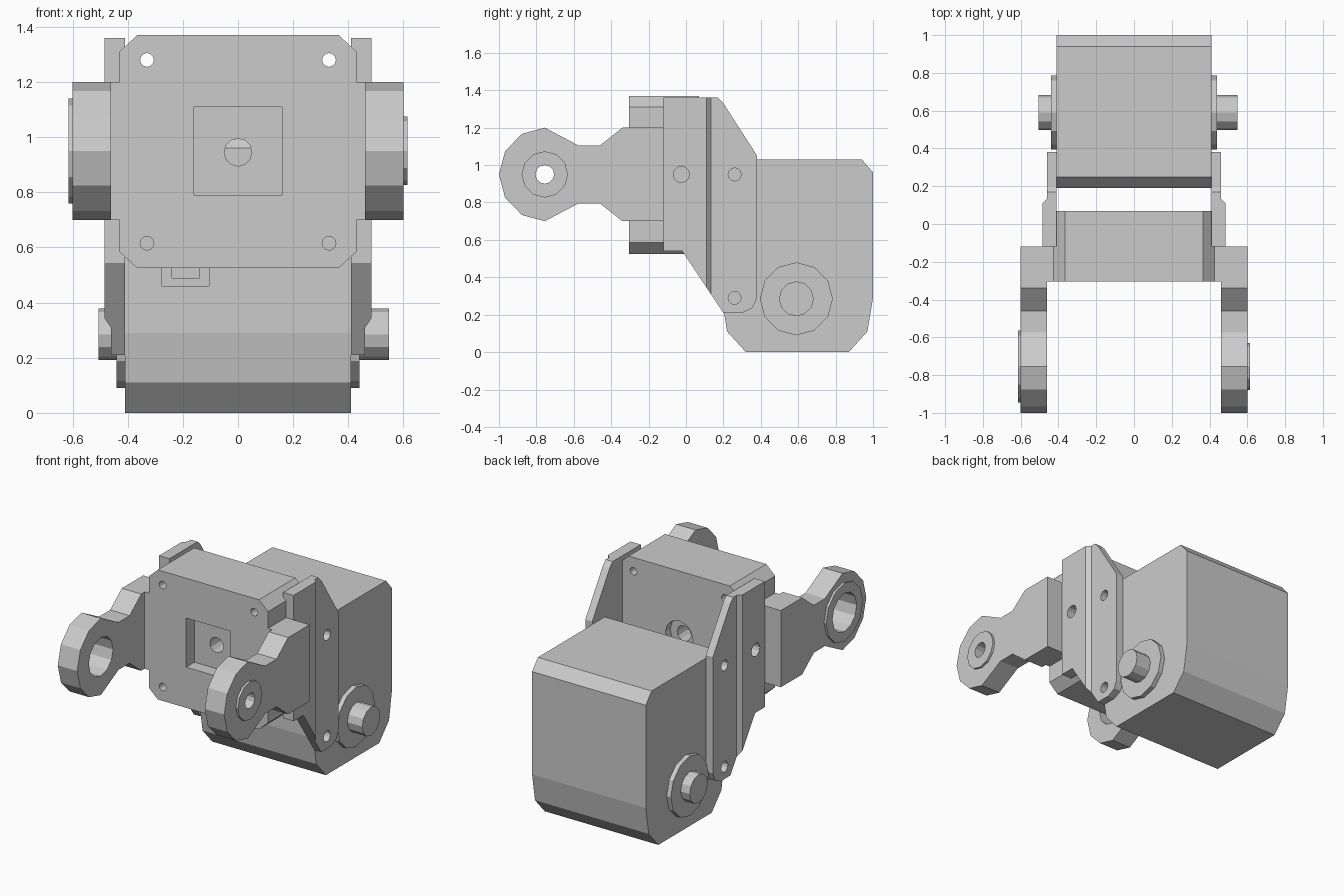
import bpy, bmesh, math

if "Cube" in bpy.data.objects:
    bpy.data.objects.remove(bpy.data.objects["Cube"])


def prism(name, pts, axis, a, b):
    """Extrude a 2D outline along an axis: 'x' uses (y,z), 'y' uses (x,z), 'z' uses (x,y)."""
    place = {'x': lambda p, t: (t, p[0], p[1]),
             'y': lambda p, t: (p[0], t, p[1]),
             'z': lambda p, t: (p[0], p[1], t)}[axis]
    bm = bmesh.new()
    lo = [bm.verts.new(place(p, a)) for p in pts]
    hi = [bm.verts.new(place(p, b)) for p in pts]
    n = len(pts)
    bm.faces.new(lo)
    bm.faces.new(hi[::-1])
    for i in range(n):
        j = (i + 1) % n
        bm.faces.new((lo[i], hi[i], hi[j], lo[j]))
    bmesh.ops.recalc_face_normals(bm, faces=bm.faces[:])
    me = bpy.data.meshes.new(name)
    bm.to_mesh(me)
    bm.free()
    ob = bpy.data.objects.new(name, me)
    bpy.context.collection.objects.link(ob)
    return ob


def circle(u, v, r, n=12):
    return [(u + r * math.cos(math.tau * i / n), v + r * math.sin(math.tau * i / n)) for i in range(n)]


def rect(u0, u1, v0, v1):
    return [(u0, v0), (u1, v0), (u1, v1), (u0, v1)]


def cut(ob, pts, axis, a, b):
    """Subtract an extruded outline from an object."""
    cutter = prism("cutter", pts, axis, a, b)
    cutter.hide_render = True
    mod = ob.modifiers.new("cut", 'BOOLEAN')
    mod.operation, mod.solver, mod.object = 'DIFFERENCE', 'EXACT', cutter
    dg = bpy.context.evaluated_depsgraph_get()
    dg.update()
    me = bpy.data.meshes.new_from_object(ob.evaluated_get(dg))
    ob.modifiers.clear()
    ob.data = me
    bpy.data.objects.remove(cutter)


# Rear motor housing with a shallow socket in its front face
half = [(0.94, 1.03), (1.0, 0.96), (1.0, 0.29), (0.97, 0.11), (0.87, 0.0)]
housing = prism("motor_housing", half + [(1.19 - y, z) for y, z in reversed(half)], 'x', -0.41, 0.41)
cut(housing, rect(-0.275, -0.105, 0.46, 0.63), 'y', 0.1, 0.22)
cut(housing, rect(-0.24, -0.14, 0.49, 0.60), 'y', 0.1, 0.25)

# Front block: chamfered plate shape with recess, centre hole and screw holes
w, c = 0.43, 0.365
block = prism("front_block", [(-c, 1.37), (c, 1.37), (w, 1.31), (w, 0.585), (c, 0.525),
                              (-c, 0.525), (-w, 0.585), (-w, 1.31)], 'y', -0.305, 0.07)
cut(block, rect(-0.16, 0.16, 0.79, 1.11), 'y', -0.5, -0.22)
cut(block, circle(0, 0.945, 0.1), 'y', 0.02, 0.3)
cut(block, circle(0, 0.945, 0.05), 'y', -0.5, 0.3)
for x in (-0.33, 0.33):
    for z in (0.615, 1.28):
        cut(block, circle(x, z, 0.025), 'y', -0.5, 0.3)

# Outlines shared by both sides, as (y, z)
bracket_outline = [(-0.12, 1.36), (0.17, 1.36), (0.20, 1.33), (0.38, 1.05), (0.38, 0.29),
                   (0.355, 0.235), (0.30, 0.21), (0.20, 0.21), (-0.02, 0.54), (-0.12, 0.54)]
arm_top = [(-1.0, 0.95), (-0.967, 1.075), (-0.877, 1.167), (-0.755, 1.2), (-0.575, 1.105),
           (-0.46, 1.105), (-0.34, 1.2), (-0.12, 1.2)]
arm_outline = arm_top + [(y, 1.9 - z) for y, z in reversed(arm_top[1:])]

for side, s, peg_end, boss_r, hole_r in (("left", -1, 0.505, 0.19, 0.125),
                                         ("right", 1, 0.548, 0.124, 0.05)):
    # Side bracket, thinner behind a sloped step
    bracket = prism(side + "_bracket", bracket_outline, 'x', s * 0.41, s * 0.485)
    cut(bracket, [(s * 0.46, 0.6), (s * 0.46, 0.135), (s * 0.495, 0.10), (s * 0.6, 0.10), (s * 0.6, 0.6)],
        'z', 0, 1.6)
    for y, z, r in ((0.26, 0.95, 0.035), (0.26, 0.29, 0.035), (-0.025, 0.95, 0.043)):
        cut(bracket, circle(y, z, r), 'x', s * 0.3, s * 0.7)

    # Forward arm, thick at its root and thinner beyond the block
    arm = prism(side + "_arm", arm_outline, 'x', s * 0.42, s * 0.6)
    cut(arm, rect(-1.2, -0.305, 0.4, 1.5), 'x', s * 0.3, s * 0.46)
    boss = prism(side + "_arm_boss", circle(-0.755, 0.95, boss_r), 'x', s * 0.58, s * 0.615)
    for part in (arm, boss):
        cut(part, circle(-0.755, 0.95, hole_r), 'x', s * 0.3, s * 0.8)

    # Motor shaft flange and peg
    prism(side + "_shaft_flange", circle(0.59, 0.285, 0.195), 'x', s * 0.40, s * 0.44)
    prism(side + "_shaft_peg", circle(0.59, 0.285, 0.093), 'x', s * 0.42, s * peg_end)
